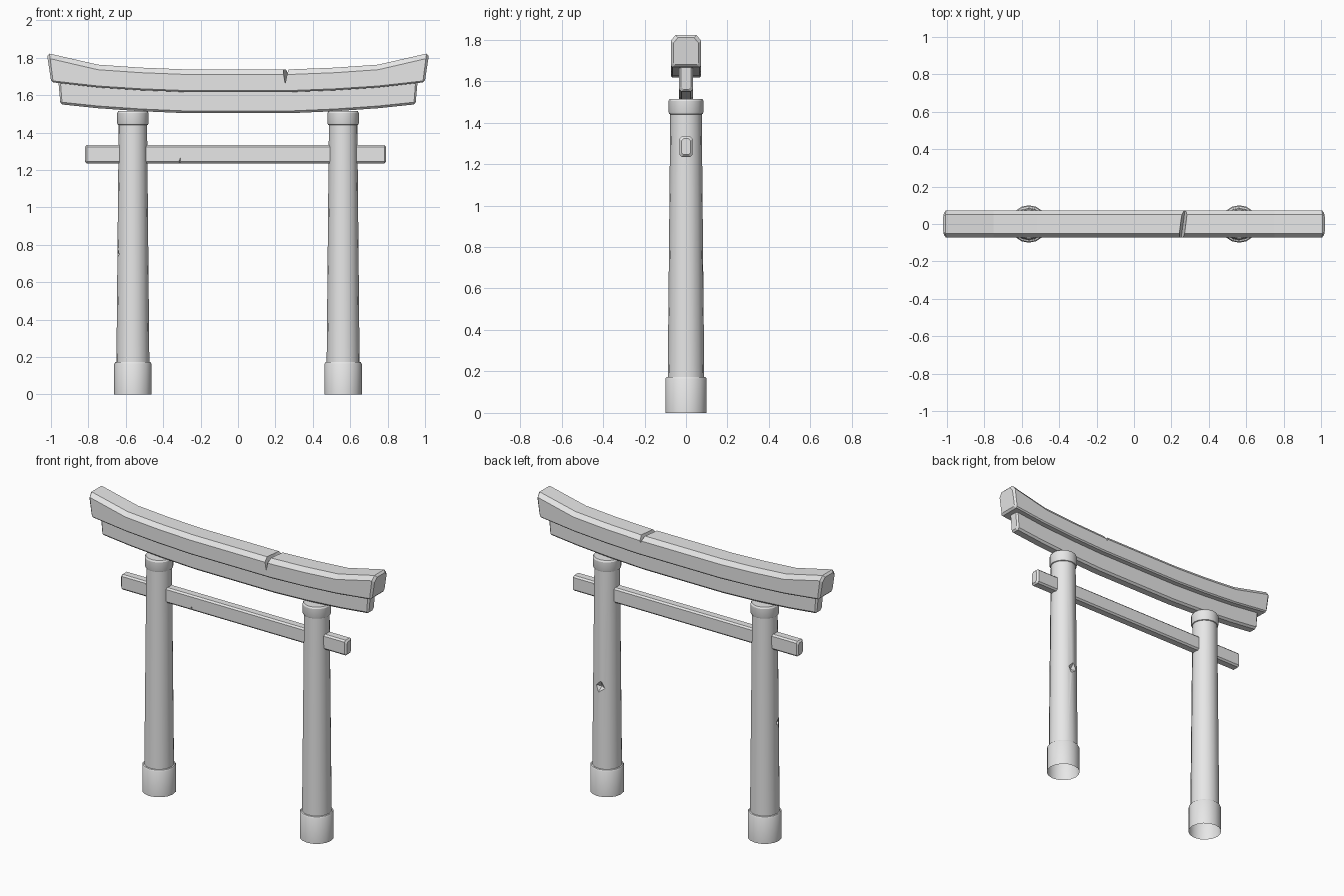
import bpy, bmesh, math
from mathutils import Vector, Matrix

cube = bpy.data.objects.get("Cube")
if cube:
    bpy.data.objects.remove(cube, do_unlink=True)

GREY = (0.8, 0.8, 0.8, 1)
stone = bpy.data.materials.new("plain grey")
stone.use_nodes = True
stone.diffuse_color = GREY
stone.node_tree.nodes["Principled BSDF"].inputs["Base Color"].default_value = GREY


def add_object(name, bm):
    bmesh.ops.recalc_face_normals(bm, faces=bm.faces[:])
    mesh = bpy.data.meshes.new(name)
    bm.to_mesh(mesh)
    bm.free()
    mesh.materials.append(stone)
    obj = bpy.data.objects.new(name, mesh)
    bpy.context.collection.objects.link(obj)
    return obj


def loft(name, rings):
    """Skin a list of closed rings and cap both ends."""
    bm = bmesh.new()
    loops = [[bm.verts.new(p) for p in ring] for ring in rings]
    n = len(loops[0])
    for a, b in zip(loops, loops[1:]):
        for i in range(n):
            j = (i + 1) % n
            bm.faces.new((a[i], a[j], b[j], b[i]))
    bm.faces.new(loops[0])
    bm.faces.new(loops[-1])
    return add_object(name, bm)


def beam(name, half, width, top_cut, low_cut, lean, bevel):
    """Chamfered beam from (x, bottom, top) stations of its +x half."""
    def ring(x, low, top, inset=0.0):
        w, low, top = width - inset, low + inset, top - inset
        side = [(w, low + low_cut), (w, top - top_cut[1]), (w - top_cut[0], top)]
        pts = [(w - low_cut, low)] + side
        pts += [(-y, z) for y, z in reversed(pts)]
        tilt = lean if abs(x) > half[-2][0] else 0
        return [(x + math.copysign(tilt * (z - low) / (top - low), x), y, z) for y, z in pts]

    x, low, top = half[-1]
    right = [ring(*s) for s in half[:-1]] + [ring(x - bevel, low, top), ring(x, low, top, bevel)]
    left = [[(-p[0], p[1], p[2]) for p in r] for r in reversed(right)]
    return loft(name, left + right)


def chip(obj, points):
    """Cut a broken wedge, the hull of the points, out of an object."""
    bm = bmesh.new()
    for p in points:
        bm.verts.new(p)
    bmesh.ops.convex_hull(bm, input=bm.verts[:])
    cutter = add_object("chip_cutter", bm)
    cutter.hide_render = True
    mod = obj.modifiers.new("chip", "BOOLEAN")
    mod.operation, mod.solver, mod.object = "DIFFERENCE", "EXACT", cutter
    bpy.context.view_layer.objects.active = obj
    bpy.ops.object.modifier_apply(modifier=mod.name)
    bpy.data.objects.remove(cutter, do_unlink=True)


def pillar(name, x, angle, height, size):
    """Turned pillar with foot sleeve and collar, chipped on one side."""
    profile = [(0.1, 0), (0.1, 0.163), (0.095, 0.172), (0.088, 0.174),
               (0.076, 1.44), (0.081, 1.442), (0.084, 1.45), (0.084, 1.505), (0.078, 1.515)]
    sides = 16
    turns = [math.tau * i / sides for i in range(sides)]
    obj = loft(name, [[(r * math.cos(t), r * math.sin(t), z) for t in turns] for r, z in profile])
    spin = Matrix.Rotation(angle, 3, "Z")
    spots = [(0.06, 0, -0.1), (0.11, -1, 0.1), (0.11, 1, -0.2), (0.11, 0.2, 1), (0.11, -0.3, -1)]
    chip(obj, [spin @ Vector((r, s * size, height + t * size)) for r, s, t in spots])
    # The foot is hollow underneath
    bm = bmesh.new()
    bm.from_mesh(obj.data)
    floor = [f for f in bm.faces if f.calc_center_median().z < 0.001]
    bmesh.ops.delete(bm, geom=floor, context="FACES")
    bm.to_mesh(obj.data)
    bm.free()
    obj.location.x = x
    bpy.ops.object.select_all(action="DESELECT")
    obj.select_set(True)
    bpy.context.view_layer.objects.active = obj
    bpy.ops.object.shade_smooth_by_angle(angle=math.radians(30))


# Pillars
pillar("left_pillar", 0.562, math.radians(95), 0.705, 0.085)
pillar("right_pillar", -0.562, math.radians(193), 0.755, 0.045)

# Curved top beam with a crack running across it
top_beam = beam("top_beam",
                [(0.29, 1.617, 1.738), (0.52, 1.626, 1.747), (0.75, 1.641, 1.763), (1.0, 1.668, 1.822)],
                0.073, (0.022, 0.027), 0.008, -0.02, 0.012)
front, back = -0.09, 0.09
chip(top_beam, [(0.232, front, 1.77), (0.272, front, 1.77), (0.25, front, 1.66),
                (0.255, back, 1.77), (0.295, back, 1.77), (0.275, back, 1.7)])

# Narrower beam beneath it
beam("lower_beam",
     [(0.29, 1.504, 1.63), (0.52, 1.514, 1.64), (0.75, 1.53, 1.655), (0.95, 1.55, 1.68)],
     0.034, (0.006, 0.006), 0.012, 0.01, 0.01)

# Straight tie bar with a small nick in its front lower edge
tie = beam("tie_bar", [(0.4, 1.235, 1.333), (0.805, 1.235, 1.333)],
           0.031, (0.01, 0.01), 0.01, 0, 0.01)
tie.location.x = -0.013
chip(tie, [(-0.33, -0.04, 1.22), (-0.3, -0.04, 1.22), (-0.308, -0.04, 1.285), (-0.31, -0.01, 1.22)])
